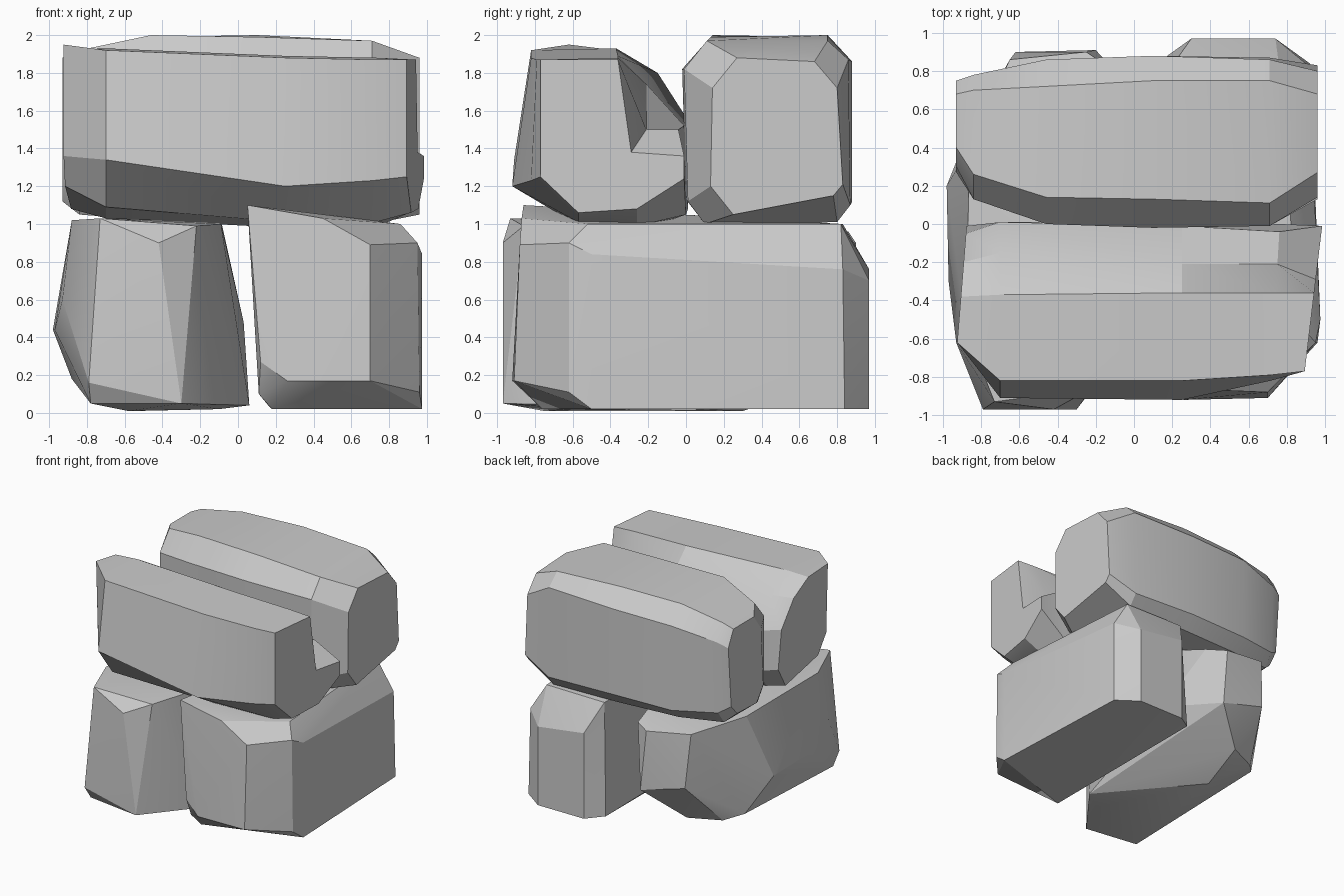
import bpy, bmesh, math


def finish(name, bm):
    bmesh.ops.recalc_face_normals(bm, faces=bm.faces)
    me = bpy.data.meshes.new(name)
    bm.to_mesh(me)
    bm.free()
    ob = bpy.data.objects.new(name, me)
    bpy.context.collection.objects.link(ob)
    bpy.ops.object.select_all(action='DESELECT')
    ob.select_set(True)
    bpy.context.view_layer.objects.active = ob
    bpy.ops.object.shade_smooth_by_angle(angle=math.radians(20))
    return ob


def hull_stone(name, corners):
    """Faceted stone wrapped around its corner points."""
    bm = bmesh.new()
    for c in corners:
        bm.verts.new(c)
    res = bmesh.ops.convex_hull(bm, input=bm.verts)
    junk = {g for g in res["geom_interior"] + res["geom_unused"]
            if isinstance(g, bmesh.types.BMVert)}
    bmesh.ops.delete(bm, geom=list(junk), context='VERTS')
    bmesh.ops.dissolve_limit(bm, angle_limit=math.radians(2),
                             verts=bm.verts, edges=bm.edges)
    return finish(name, bm)


def loft_stone(name, sections):
    """Stone lofted along x; each section is (x, lean, [(y, z), ...])."""
    bm = bmesh.new()
    rings = []
    for x, lean, prof in sections:
        mid = sum(p[0] for p in prof) / len(prof)
        rings.append([bm.verts.new((x + lean * (y - mid), y, z)) for y, z in prof])
    n = len(rings[0])
    for a, b in zip(rings, rings[1:]):
        for i in range(n):
            j = (i + 1) % n
            bm.faces.new((a[i], a[j], b[j], b[i]))
    bm.faces.new(rings[0])
    bm.faces.new(rings[-1][::-1])
    return finish(name, bm)


# lower right stone, lying front to back
hull_stone("lower_right_stone", [
    (.12, -.88, .27), (.26, -.92, .17), (.70, -.91, .17), (.70, -.88, .89),
    (.05, -.86, 1.10), (.45, -.87, 1.03), (.95, -.62, .90), (.96, -.62, .11),
    (.975, -.50, .02), (.975, -.50, .84), (.91, .83, .76), (.92, .84, .02),
    (.74, .97, .02), (.74, .97, .70), (.30, .97, .02), (.30, .97, .76),
    (.86, -.52, 1.0), (.76, .82, 1.0), (.20, .83, 1.0), (.07, -.30, 1.0),
    (.11, -.80, .10), (.18, -.76, .02), (.16, .87, .04)])

# lower left stone, with its underside rising towards the back
hull_stone("lower_left_stone", [
    (-.79, -.97, .16), (-.30, -.97, .05), (-.42, -.97, .90), (-.73, -.93, 1.03),
    (-.78, -.90, .05), (-.22, -.86, .99), (.06, -.50, .04), (-.10, -.60, .02),
    (-.97, -.30, .44), (-.98, .20, .44), (-.93, -.62, .60), (-.88, -.55, 1.02),
    (-.86, .40, 1.0), (-.65, .86, .96), (-.25, .90, .90), (-.62, .90, .50),
    (-.20, .91, .38), (-.50, .70, .14), (-.76, .58, .14), (-.88, .45, .18),
    (-.58, -.75, .01), (-.55, .30, .01), (.03, .40, .48), (-.10, .80, .90),
    (-.09, .50, 1.02), (-.09, -.50, 1.0)])

# upper front stone, with a ledge hollowed at its right end
loft_stone("upper_front_stone", [
    (-.90, .08, [(-.62, 1.95), (-.60, 1.36), (-.50, 1.20), (-.10, 1.08),
                 (-.01, 1.25), (-.05, 1.58), (-.20, 1.80), (-.38, 1.92)]),
    (-.70, 0, [(-.82, 1.92), (-.91, 1.34), (-.72, 1.09), (-.10, 1.03),
               (.01, 1.20), (.01, 1.55), (-.15, 1.80), (-.37, 1.93)]),
    (.25, 0, [(-.82, 1.88), (-.92, 1.20), (-.60, 1.01), (-.20, .98),
              (.01, 1.08), (-.01, 1.52), (-.21, 1.74), (-.36, 1.89)]),
    (.74, .06, [(-.79, 1.87), (-.82, 1.23), (-.57, 1.01), (-.26, .99),
                (.0, 1.05), (-.04, 1.50), (-.21, 1.50), (-.36, 1.88)]),
    (.94, .12, [(-.77, 1.87), (-.77, 1.25), (-.57, 1.06), (-.26, 1.08),
                (-.01, 1.24), (-.01, 1.36), (-.29, 1.38), (-.36, 1.87)])])

# upper back stone, an eight-sided block tapering at both ends
loft_stone("upper_back_stone", [
    (-.93, 0, [(.40, 1.88), (.30, 1.74), (.27, 1.24), (.36, 1.12),
               (.63, 1.13), (.71, 1.22), (.75, 1.74), (.68, 1.88)]),
    (-.84, 0, [(.26, 1.92), (.13, 1.76), (.13, 1.18), (.22, 1.05),
               (.68, 1.05), (.76, 1.16), (.78, 1.78), (.70, 1.92)]),
    (-.46, 0, [(.14, 2.0), (.0, 1.82), (.02, 1.15), (.12, 1.02),
               (.75, 1.02), (.86, 1.12), (.86, 1.85), (.72, 1.99)]),
    (.10, 0, [(.13, 1.99), (-.02, 1.82), (.0, 1.13), (.11, 1.0),
              (.78, 1.01), (.88, 1.12), (.88, 1.86), (.75, 2.0)]),
    (.71, 0, [(.11, 1.97), (-.01, 1.82), (.01, 1.12), (.10, 1.0),
              (.80, 1.01), (.87, 1.10), (.86, 1.87), (.75, 1.97)]),
    (.96, 0, [(.27, 1.88), (.14, 1.72), (.13, 1.20), (.25, 1.05),
              (.78, 1.15), (.83, 1.21), (.80, 1.72), (.68, 1.86)])])
